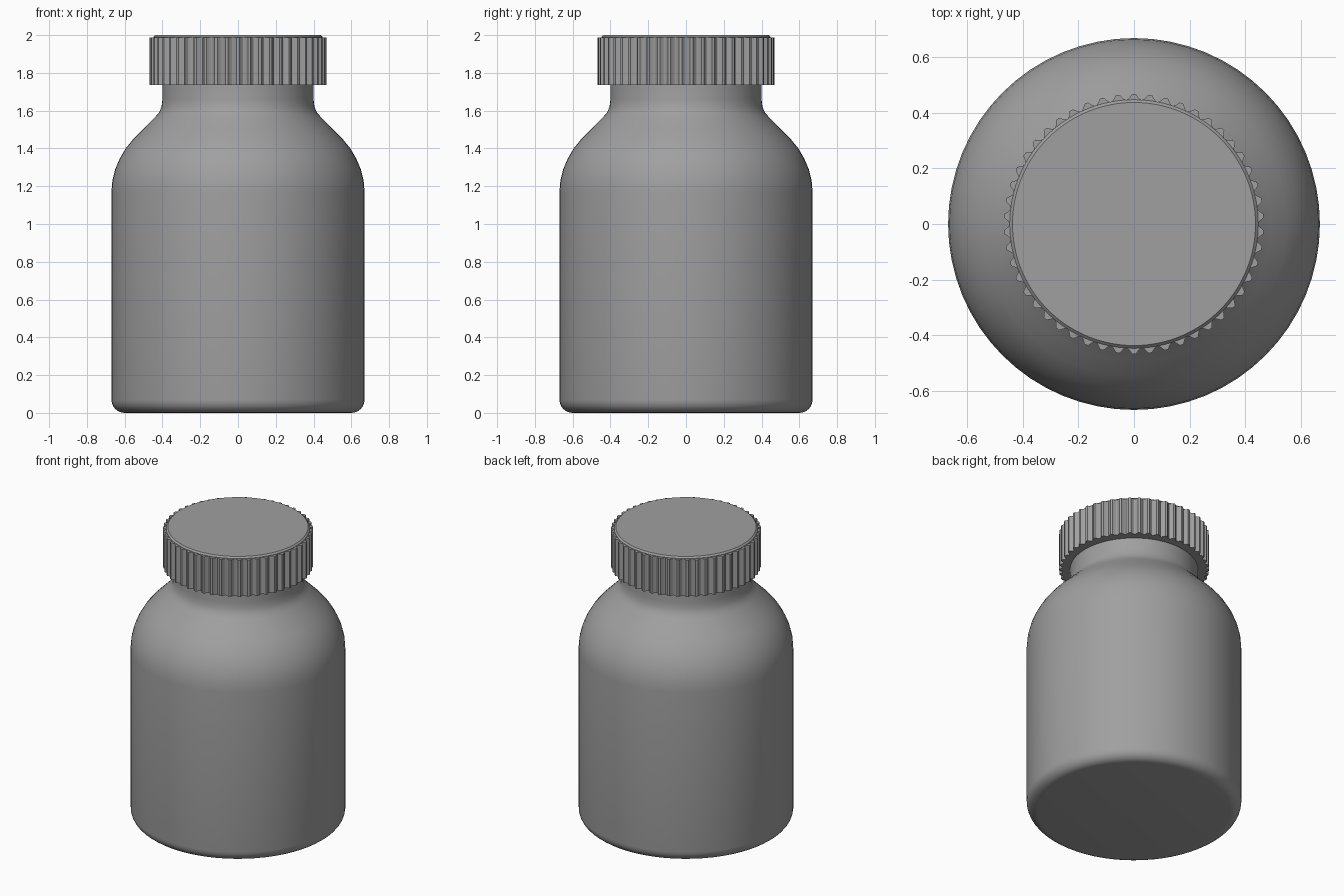
import bpy
import bmesh
from math import sin, cos, pi, radians

cube = bpy.data.objects.get("Cube")
if cube:
    bpy.data.objects.remove(cube, do_unlink=True)

grey = bpy.data.materials.new("plain grey")
grey.use_nodes = True
colour = (0.35, 0.35, 0.35, 1)
grey.diffuse_color = colour
grey.node_tree.nodes["Principled BSDF"].inputs["Base Color"].default_value = colour


def ring(bm, points):
    return [bm.verts.new(p) for p in points]


def loft(name, rings, angle):
    """Bridge a stack of closed rings, cap both ends and smooth by angle."""
    bm = bmesh.new()
    loops = [ring(bm, r) for r in rings]
    for low, high in zip(loops, loops[1:]):
        for i in range(len(low)):
            j = (i + 1) % len(low)
            bm.faces.new((low[i], low[j], high[j], high[i]))
    bm.faces.new(loops[0][::-1])
    bm.faces.new(loops[-1])
    mesh = bpy.data.meshes.new(name)
    bm.to_mesh(mesh)
    bm.free()
    mesh.materials.append(grey)
    obj = bpy.data.objects.new(name, mesh)
    bpy.context.collection.objects.link(obj)
    bpy.ops.object.select_all(action='DESELECT')
    obj.select_set(True)
    bpy.context.view_layer.objects.active = obj
    bpy.ops.object.shade_smooth_by_angle(angle=radians(angle))
    return obj


def circle(radius, z, sides=64):
    return [(radius * cos(2 * pi * i / sides), radius * sin(2 * pi * i / sides), z)
            for i in range(sides)]


# Bottle: rounded foot, straight wall, domed shoulder and neck
foot = [(0.6 + 0.07 * sin(a * pi / 12), 0.07 - 0.07 * cos(a * pi / 12)) for a in range(7)]
shoulder = [(0.67, 1.17), (0.665, 1.23), (0.65, 1.29), (0.627, 1.345), (0.595, 1.4),
            (0.55, 1.455), (0.495, 1.51), (0.44, 1.565), (0.418, 1.59),
            (0.405, 1.62), (0.4, 1.66), (0.4, 1.78)]
loft("bottle", [circle(r, z) for r, z in foot + shoulder], 35)

# Cap: plain disc core with a chamfered top edge
loft("cap_core", [circle(r, z, 100) for r, z in
                  [(0.448, 1.735), (0.448, 1.99), (0.438, 2.0)]], 30)

# Grip: ribbed band of rounded teeth, one centred on the front and back
RIBS = 50
section = [(-0.5, 0.447), (-0.32, 0.453), (-0.12, 0.468), (0.12, 0.468), (0.32, 0.453)]


def ribbed(z):
    return [(r * cos(a), r * sin(a), z)
            for k in range(RIBS) for t, r in section
            for a in [pi / 2 + 2 * pi * (k + t) / RIBS]]


loft("cap_grip", [ribbed(1.735), ribbed(1.987)], 30)
